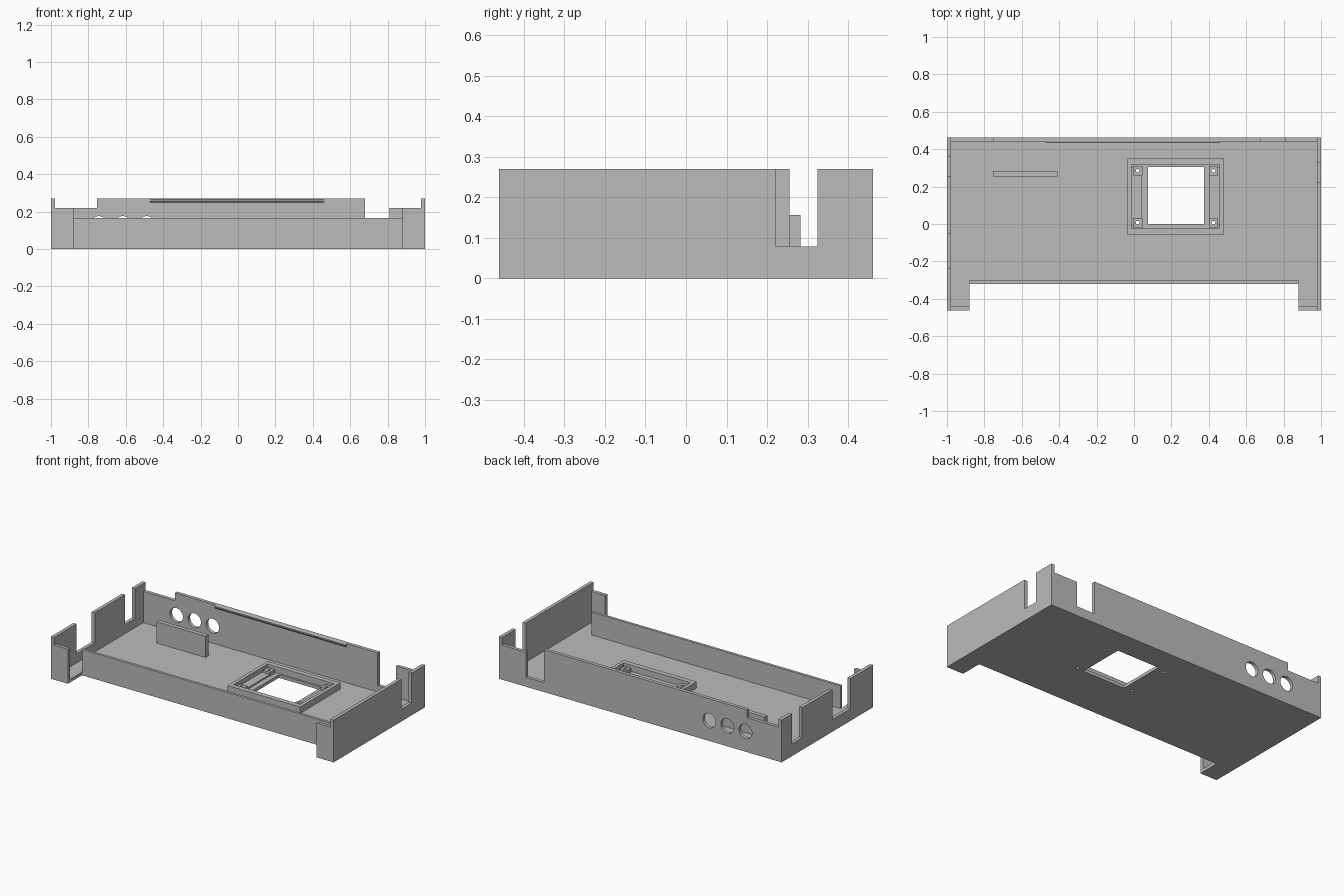
import bpy, bmesh
from mathutils import Vector

cube = bpy.data.objects.get("Cube")
if cube:
    bpy.data.objects.remove(cube, do_unlink=True)

grey = bpy.data.materials.new("plain grey")
grey.use_nodes = True
grey.diffuse_color = (0.5, 0.5, 0.5, 1)
grey.node_tree.nodes["Principled BSDF"].inputs["Base Color"].default_value = (0.5, 0.5, 0.5, 1)

FLOOR, WALL, TOP, LOW = 0.02, 0.022, 0.27, 0.22
X, Y = 1.0, 0.462      # outer half sizes
BAY_X, BAY_Y = 0.88, -0.32   # front corner bays


def prism(name, points, axis, start, end):
    """Extrude a flat outline along the given axis."""
    place = {"x": lambda a, b, c: (c, a, b),
             "y": lambda a, b, c: (a, c, b),
             "z": lambda a, b, c: (a, b, c)}[axis]
    bm = bmesh.new()
    face = bm.faces.new([bm.verts.new(place(a, b, start)) for a, b in points])
    out = bmesh.ops.extrude_face_region(bm, geom=[face])
    verts = [v for v in out["geom"] if isinstance(v, bmesh.types.BMVert)]
    step = Vector(place(0, 0, end - start))
    bmesh.ops.translate(bm, verts=verts, vec=step)
    bmesh.ops.recalc_face_normals(bm, faces=bm.faces)
    mesh = bpy.data.meshes.new(name)
    bm.to_mesh(mesh)
    bm.free()
    mesh.materials.append(grey)
    ob = bpy.data.objects.new(name, mesh)
    bpy.context.collection.objects.link(ob)
    return ob


def box(name, x0, x1, y0, y1, z0, z1):
    return prism(name, [(x0, y0), (x1, y0), (x1, y1), (x0, y1)], "z", z0, z1)


def cylinder(name, centre, radius, depth, turn=(0, 0, 0), sides=32):
    bpy.ops.mesh.primitive_cylinder_add(vertices=sides, radius=radius, depth=depth,
                                        location=centre, rotation=turn)
    ob = bpy.context.object
    ob.name = name
    ob.data.materials.append(grey)
    return ob


def cut(ob, cutter):
    mod = ob.modifiers.new("cut", "BOOLEAN")
    mod.operation = "DIFFERENCE"
    mod.solver = "EXACT"
    mod.object = cutter
    cutter.hide_render = True
    cutter.hide_set(True)
    cutter.display_type = "WIRE"


def notched(start, end, notches, floor=0.078):
    """Wall outline with open-topped slots."""
    pts = [(start, 0), (start, TOP)]
    for a, b in notches:
        pts += [(a, TOP), (a, floor), (b, floor), (b, TOP)]
    return pts + [(end, TOP), (end, 0)]


# Floor plate with front corner bays
ix, iy = X - WALL, Y - WALL
floor = prism("floor", [(-ix, -iy), (-BAY_X, -iy), (-BAY_X, BAY_Y), (BAY_X, BAY_Y),
                        (BAY_X, -iy), (ix, -iy), (ix, iy), (-ix, iy)], "z", 0, FLOOR)
cut(floor, box("window_cutter", 0.075, 0.375, 0, 0.305, -0.1, 0.1))

# Side walls with slots
prism("left_wall", notched(-Y, Y, [(0.222, 0.325)]), "x", ix, X)
prism("right_wall", notched(-Y, Y, [(-0.235, -0.05), (0.255, 0.357)]), "x", -X, -ix)

# Back wall with stepped top, deep slot and three round ports
back = prism("back_wall", [(-ix, 0), (-ix, LOW), (-0.755, LOW), (-0.755, TOP), (0.68, TOP),
                           (0.68, 0.06), (0.81, 0.06), (0.81, LOW), (ix, LOW), (ix, 0)],
             "y", iy, Y)
for i in range(3):
    cut(back, cylinder("port_cutter", (-0.744 + 0.128 * i, iy, 0.13), 0.046, 0.2, (1.5708, 0, 0)))
prism("back_lip", [(iy, TOP), (iy - 0.008, TOP - 0.004), (iy - 0.008, TOP - 0.012),
                   (iy, TOP - 0.022)], "x", -0.47, 0.46)

# Low front wall and bay fronts
box("front_wall", -BAY_X, BAY_X, BAY_Y, BAY_Y + 0.017, FLOOR, 0.165)
for side, a, b in (("left", BAY_X, ix), ("right", -ix, -BAY_X)):
    box(side + "_bay_front", a, b, -Y, -iy, 0, LOW)

# Upright divider
box("divider", -0.755, -0.408, 0.255, 0.283, FLOOR, 0.156)

# Raised window frame
frame = box("window_frame", -0.035, 0.48, -0.057, 0.35, FLOOR, 0.06)
cut(frame, box("frame_cutter", -0.013, 0.458, -0.025, 0.318, -0.1, 0.2))

# Mounting rails, bosses and screw holes
for side, a, b in (("right", -0.013, 0.042), ("left", 0.405, 0.458)):
    rail = box(side + "_rail", a, b, -0.012, 0.305, FLOOR, 0.03)
    cx = 0.02 if side == "right" else 0.425
    for cy in (0.007, 0.285):
        boss = box("boss", cx - 0.025, cx + 0.025, cy - 0.025, cy + 0.025, FLOOR, 0.045)
        drill = cylinder("screw_cutter", (cx, cy, 0.03), 0.01, 0.2, sides=16)
        for part in (floor, rail, boss):
            cut(part, drill)
